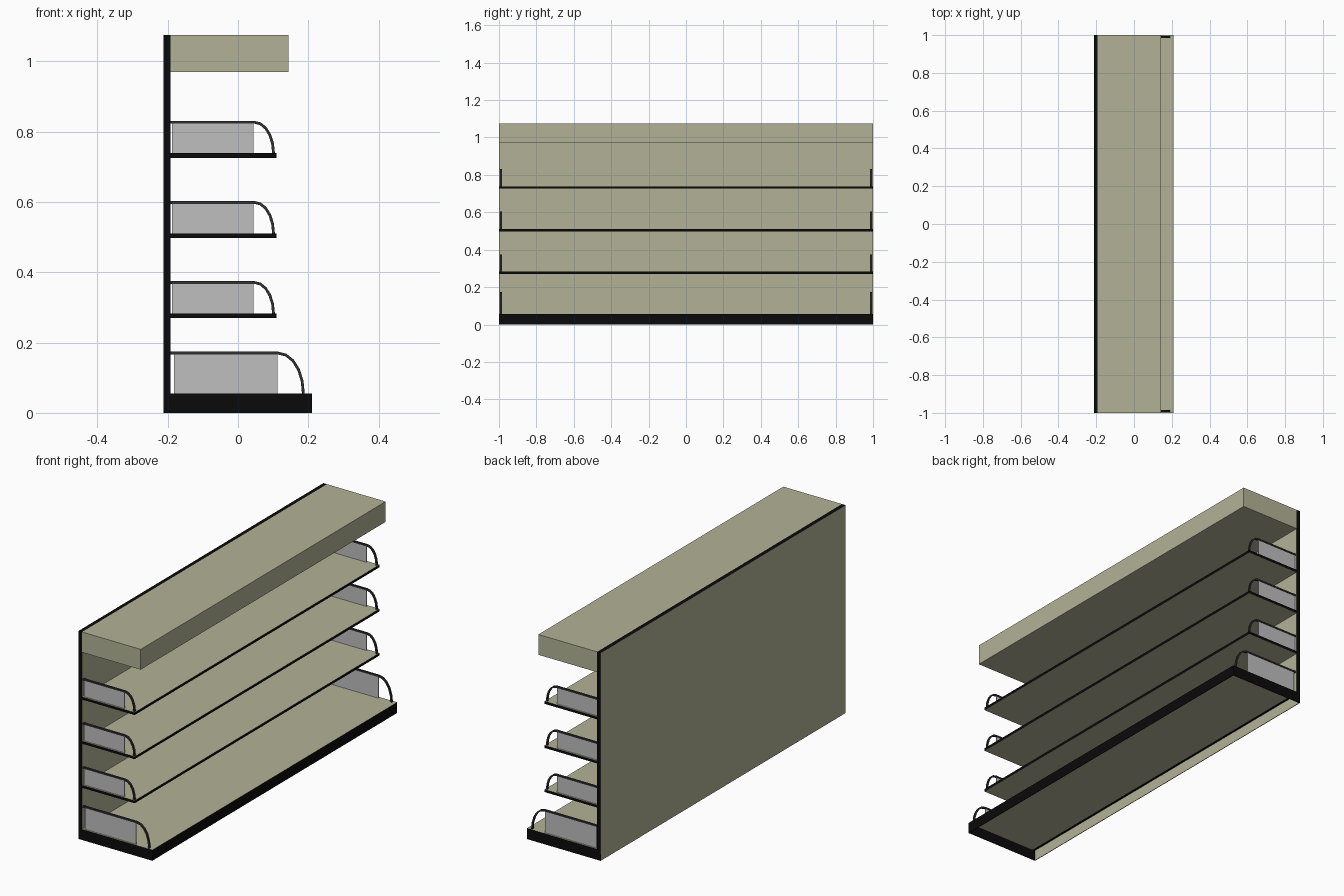
import bpy, bmesh
from math import sin, cos, pi

cube = bpy.data.objects.get("Cube")
if cube:
    bpy.data.objects.remove(cube, do_unlink=True)


def material(name, rgb):
    m = bpy.data.materials.new(name)
    m.use_nodes = True
    m.diffuse_color = (*rgb, 1)
    m.node_tree.nodes["Principled BSDF"].inputs["Base Color"].default_value = (*rgb, 1)
    return m


BEIGE = material("beige panel", (0.45, 0.45, 0.31))
BLACK = material("black trim", (0.003, 0.003, 0.003))
RAIL = material("dark grey rail", (0.03, 0.03, 0.03))
GLASS = material("pale grey glass", (0.52, 0.52, 0.52))


def finish(bm, name, mats, mirror=False):
    bmesh.ops.recalc_face_normals(bm, faces=bm.faces)
    mesh = bpy.data.meshes.new(name)
    bm.to_mesh(mesh)
    bm.free()
    for m in mats:
        mesh.materials.append(m)
    obj = bpy.data.objects.new(name, mesh)
    bpy.context.collection.objects.link(obj)
    if mirror:
        mod = obj.modifiers.new("both ends", "MIRROR")
        mod.use_axis = (False, True, False)
    return obj


def box(name, x, y, z, mats, broad_axis=None, mirror=False):
    """Box from ranges; faces not along broad_axis take the second material."""
    bm = bmesh.new()
    bmesh.ops.create_cube(bm, size=1)
    for v in bm.verts:
        v.co = [a + (b - a) * (c + 0.5) for (a, b), c in zip((x, y, z), v.co)]
    bm.normal_update()
    if broad_axis is not None:
        for f in bm.faces:
            f.material_index = 0 if abs(f.normal[broad_axis]) > 0.5 else 1
    return finish(bm, name, mats, mirror)


def end_rail(name, back, bend, front, low, high, width=0.008, steps=5):
    """Flat bar running forward, then curving down to the shelf."""
    def edge(inset):
        rx, rz = front - bend - inset, high - low - inset
        arc = [(bend + rx * sin(t), low + rz * cos(t))
               for t in (i * pi / 2 / steps for i in range(steps + 1))]
        return [(back, high - inset)] + arc

    bm = bmesh.new()
    outer, inner = ([bm.verts.new((x, 0.984, z)) for x, z in edge(i)] for i in (0, width))
    for i in range(len(outer) - 1):
        bm.faces.new((outer[i], outer[i + 1], inner[i + 1], inner[i]))
    ext = bmesh.ops.extrude_face_region(bm, geom=bm.faces[:])
    for v in ext["geom"]:
        if isinstance(v, bmesh.types.BMVert):
            v.co.y += 0.01
    return finish(bm, name, [RAIL], mirror=True)


FULL = (-1, 1)
BACK, INNER = -0.212, -0.192
BASE_TOP = 0.055
WALL = 0.003

# Back panel and canopy
box("back_panel", (BACK, INNER), FULL, (BASE_TOP, 1.075), [BEIGE, BLACK], 0)
box("canopy", (INNER, 0.144), FULL, (0.97, 1.075), [BEIGE])

# Hollow base, open underneath
box("base_deck", (INNER, 0.21), FULL, (BASE_TOP - WALL, BASE_TOP), [BEIGE, BLACK], 2)
box("base_front", (0.21 - WALL, 0.21), FULL, (0, BASE_TOP - WALL), [BLACK])
box("base_back", (BACK, BACK + WALL), FULL, (0, BASE_TOP), [BEIGE, BLACK], 0)
box("base_end", (BACK, 0.21), (1 - WALL, 1), (0, BASE_TOP), [BLACK], mirror=True)

# Base end guards
end_rail("base_rail", INNER, 0.115, 0.19, BASE_TOP, 0.174)
box("base_glass", (-0.182, 0.112), (0.987, 0.991), (BASE_TOP, 0.167), [GLASS], mirror=True)

# Shelves with their end guards
for level, top in enumerate((0.283, 0.511, 0.739), 1):
    box(f"shelf_{level}", (INNER, 0.109), FULL, (top - 0.013, top), [BEIGE, BLACK], 2)
    end_rail(f"shelf_rail_{level}", INNER, 0.047, 0.105, top, top + 0.092)
    box(f"shelf_glass_{level}", (-0.188, 0.044), (0.987, 0.991), (top, top + 0.085),
        [GLASS], mirror=True)
